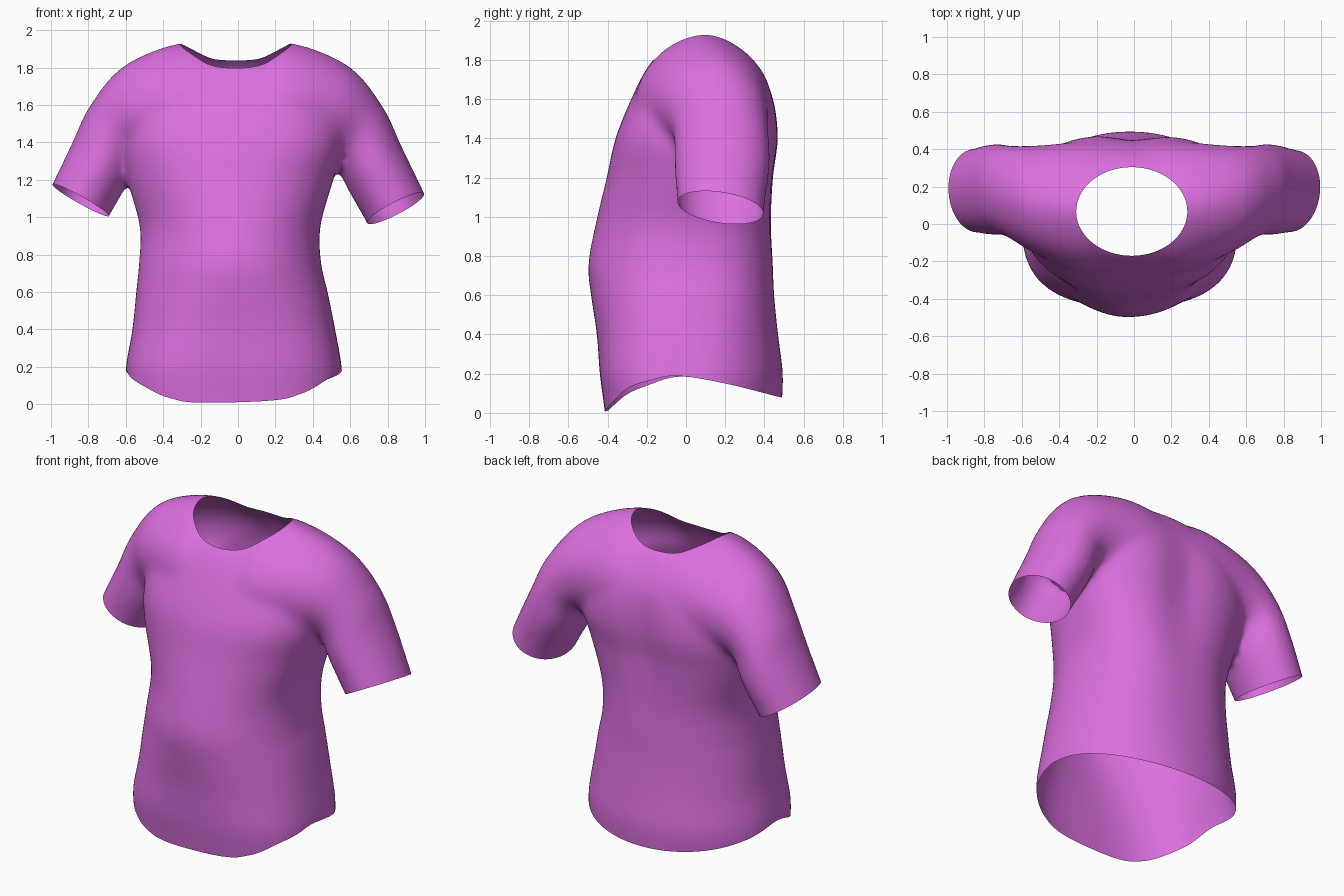
import bpy, bmesh, math
from mathutils import Vector

if "Cube" in bpy.data.objects:
    bpy.data.objects.remove(bpy.data.objects["Cube"])

def catmull(rows, steps):
    """Smoothly interpolate a list of number tuples."""
    out = []
    for i in range(len(rows) - 1):
        p = [rows[max(0, min(len(rows) - 1, i + k))] for k in (-1, 0, 1, 2)]
        for s in range(steps):
            t = s / steps
            out.append([0.5 * (2 * b + (c - a) * t + (2 * a - 5 * b + 4 * c - d) * t * t
                               + (3 * b - a - 3 * c + d) * t ** 3) for a, b, c, d in zip(*p)])
    return out + [list(rows[-1])]

def loft(bm, rings):
    """Closed tube through rings of points."""
    vs = [[bm.verts.new(p) for p in r] for r in rings]
    n = len(vs[0])
    for a, b in zip(vs, vs[1:]):
        for i in range(n):
            j = (i + 1) % n
            bm.faces.new((a[i], a[j], b[j], b[i]))
    bm.faces.new(vs[0][::-1])
    bm.faces.new(vs[-1])

def sgn_pow(v, e):
    return math.copysign(abs(v) ** e, v)

ANGLES = [2 * math.pi * i / 64 for i in range(64)]
bm = bmesh.new()

# Torso cross-sections: z, left x, right x, front y, back y, front and back squareness
torso = [(-0.12, -0.60, 0.56, -0.40, 0.49, 2.8, 2.0), (0.05, -0.60, 0.56, -0.42, 0.49, 2.8, 2.0),
         (0.2, -0.60, 0.555, -0.44, 0.495, 2.8, 2.1), (0.4, -0.565, 0.52, -0.455, 0.47, 2.5, 2.2),
         (0.6, -0.545, 0.48, -0.485, 0.45, 2.2, 2.3), (0.75, -0.53, 0.445, -0.50, 0.445, 2.1, 2.3),
         (0.95, -0.525, 0.44, -0.465, 0.44, 2.1, 2.4), (1.2, -0.59, 0.51, -0.405, 0.455, 2.2, 2.5),
         (1.4, -0.60, 0.56, -0.36, 0.48, 2.4, 2.7), (1.6, -0.55, 0.52, -0.28, 0.455, 2.5, 2.7),
         (1.75, -0.44, 0.42, -0.205, 0.385, 2.4, 2.4), (1.84, -0.31, 0.29, -0.13, 0.31, 2.1, 2.1),
         (1.88, -0.2, 0.18, -0.05, 0.23, 2.0, 2.0)]
rings = []
for z, x0, x1, yf, yb, nf, nb in catmull(torso, 5):
    ring = []
    skew = 0.42 * math.exp(-((z - 0.95) / 0.42) ** 2)  # the waist leans to the back right
    for a in ANGLES:
        c, s = math.cos(a), math.sin(a)
        n = nb if s > 0 else nf
        n += skew if c > 0 and s > 0 else -skew if c < 0 and s < 0 else 0
        x = (x0 + x1) / 2 + (x1 - x0) / 2 * sgn_pow(c, 2 / n)
        y = (yf + yb) / 2 + (yb - yf) / 2 * sgn_pow(s, 2 / n)
        if a < math.pi:  # shallow spine groove
            y -= 0.035 * math.exp(-(x / 0.13) ** 2 - ((z - 1.35) / 0.35) ** 2)
        ring.append((x, y, z))
    rings.append(ring)
loft(bm, rings)

# Shoulders and sleeves, one side: top x, top z, under x, under z, front y, back y, ridge sharpness
arm = [(0.28, 1.935, 0.24, 1.2, -0.26, 0.44, 1.25), (0.60, 1.81, 0.42, 1.27, -0.16, 0.42, 1.1),
       (0.785, 1.59, 0.515, 1.31, -0.07, 0.42, 1), (0.88, 1.39, 0.588, 1.165, -0.06, 0.43, 1),
       (1.01, 1.12, 0.695, 0.975, -0.045, 0.40, 1), (1.07, 0.98, 0.765, 0.83, -0.03, 0.39, 1)]
path = [(-a, b, -c, *rest) for a, b, c, *rest in arm[::-1]]
path += [(0, 1.90, 0, 1.2, -0.235, 0.44, 1.25)] + arm
rings = []
for tx, tz, ux, uz, yf, yb, e in catmull(path, 6):
    top, under = Vector((tx - 0.01, 0, tz)), Vector((ux - 0.01, 0, uz))
    mid, half = (top + under) / 2, (top - under) / 2
    rings.append([mid + half * math.cos(a)
                  + Vector((0, (yf + yb) / 2 + (yb - yf) / 2 * sgn_pow(math.sin(a), e), 0))
                  for a in ANGLES])
loft(bm, rings)
bmesh.ops.recalc_face_normals(bm, faces=bm.faces)

# Fuse the volumes into one even cloth surface
mesh = bpy.data.meshes.new("shirt")
bm.to_mesh(mesh)
bm.free()
shirt = bpy.data.objects.new("shirt", mesh)
bpy.context.collection.objects.link(shirt)
rem = shirt.modifiers.new("fuse", 'REMESH')
rem.mode, rem.voxel_size = 'VOXEL', 0.018
smo = shirt.modifiers.new("relax", 'SMOOTH')
smo.factor, smo.iterations = 0.5, 28
bpy.context.view_layer.update()
fused = bpy.data.meshes.new_from_object(shirt.evaluated_get(bpy.context.evaluated_depsgraph_get()))
shirt.modifiers.clear()

def trim(bm, f):
    """Cut the surface along f = 0 and discard the part where f < 0."""
    new = []
    for e in list(bm.edges):
        a, b = e.verts
        fa, fb = f(a.co), f(b.co)
        if fa * fb < 0:
            new.append(bmesh.utils.edge_split(e, a, fa / (fa - fb))[1])
    bmesh.ops.connect_verts(bm, verts=new)
    bmesh.ops.delete(bm, geom=[p for p in bm.faces if f(p.calc_center_median()) < 0], context='FACES')

# Hem height along the depth: y, z
HEM = catmull([(-0.6, -0.06), (-0.42, 0.008), (-0.375, 0.045), (-0.3, 0.11), (-0.2, 0.15),
               (-0.04, 0.187), (0.2, 0.15), (0.48, 0.08), (0.6, 0.05)], 5)

def hem(p):
    tilt = 0.03 * p.x if p.y < -0.3 else 0.03 * p.x * max(0, -p.y / 0.3)
    for (y0, z0), (y1, z1) in zip(HEM, HEM[1:]):
        if p.y <= y1:
            return p.z - tilt - (z0 + (z1 - z0) * (p.y - y0) / (y1 - y0))
    return p.z

def neck(p):
    return ((p.x + 0.012) / 0.297) ** 2 + ((p.y - 0.067) / 0.237) ** 2 - 1 if p.z > 1.5 else 1

def right_cuff(p):
    return p.z - (1.05 + 0.52 * (p.x - 0.85) - 0.17 * (p.y - 0.18)) if p.x > 0.63 else 1

def left_cuff(p):
    return p.z - (1.09 - 0.56 * (p.x + 0.84) - 0.1 * (p.y - 0.18)) if p.x < -0.63 else 1

# Open the hem, neck and both cuffs
bm = bmesh.new()
bm.from_mesh(fused)
for opening in (hem, neck, right_cuff, left_cuff):
    trim(bm, opening)
for p in bm.faces:
    p.smooth = True
bm.to_mesh(mesh)
bm.free()
bpy.data.meshes.remove(fused)

# Pink cloth
mat = bpy.data.materials.new("pink_cloth")
mat.diffuse_color = (0.72, 0.16, 0.75, 1)
mat.use_nodes = True
mat.node_tree.nodes["Principled BSDF"].inputs["Base Color"].default_value = mat.diffuse_color
mesh.materials.clear()
mesh.materials.append(mat)
